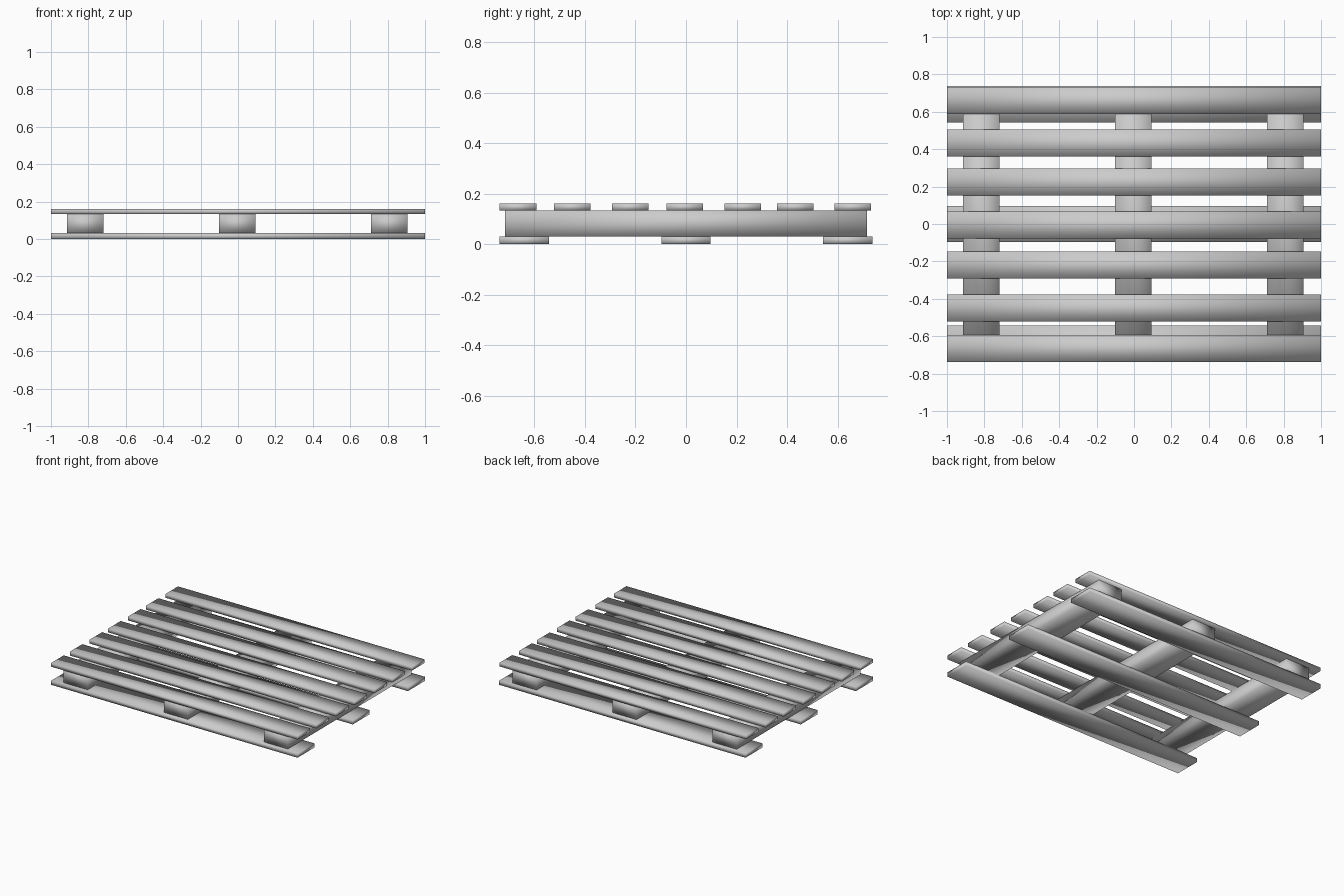
import bpy
import bmesh

# Remove the default cube
default = bpy.data.objects.get("Cube")
if default:
    bpy.data.objects.remove(default, do_unlink=True)

# Single grey material
grey = bpy.data.materials.new("plain_grey")
grey.use_nodes = True
colour = (0.6, 0.6, 0.6, 1)
grey.diffuse_color = colour
grey.node_tree.nodes["Principled BSDF"].inputs["Base Color"].default_value = colour


def finish(name, bm, centre):
    bmesh.ops.recalc_face_normals(bm, faces=bm.faces)
    mesh = bpy.data.meshes.new(name)
    bm.to_mesh(mesh)
    bm.free()
    mesh.materials.append(grey)
    mesh.shade_smooth()
    obj = bpy.data.objects.new(name, mesh)
    obj.location = centre
    bpy.context.collection.objects.link(obj)
    return obj


def board(name, y, z, width, thickness):
    """Full-length flat board running along x."""
    bm = bmesh.new()
    bmesh.ops.create_cube(bm, size=1)
    bmesh.ops.scale(bm, vec=(2, width, thickness), verts=bm.verts)
    finish(name, bm, (0, y, z))


def beam(name, x, z, width, height, length):
    """Square-cornered bearer along y, with a middle edge on every long side."""
    w, h = width / 2, height / 2
    profile = [(-w, -h), (0, -h), (w, -h), (w, 0), (w, h), (0, h), (-w, h), (-w, 0)]
    bm = bmesh.new()
    ring = [bm.verts.new((px, -length / 2, pz)) for px, pz in profile]
    cap = bm.faces.new(ring)
    ends = bmesh.ops.extrude_face_region(bm, geom=[cap], use_keep_orig=True)["geom"]
    moved = [g for g in ends if isinstance(g, bmesh.types.BMVert)]
    bmesh.ops.translate(bm, vec=(0, length, 0), verts=moved)
    finish(name, bm, (x, 0, z))


# Deck boards on top, slightly uneven spacing
for i, y in enumerate((-0.665, -0.45, -0.22, -0.005, 0.225, 0.433, 0.66)):
    board(f"deck_board_{i + 1}", y, 0.147, 0.145, 0.028)

# Wider boards underneath
for i, y in enumerate((-0.64, 0, 0.64)):
    board(f"bottom_board_{i + 1}", y, 0.0155, 0.195, 0.031)

# Bearers between the two layers
for side, x in (("right", -0.816), ("middle", -0.003), ("left", 0.809)):
    beam(f"{side}_bearer", x, 0.082, 0.195, 0.102, 1.434)
